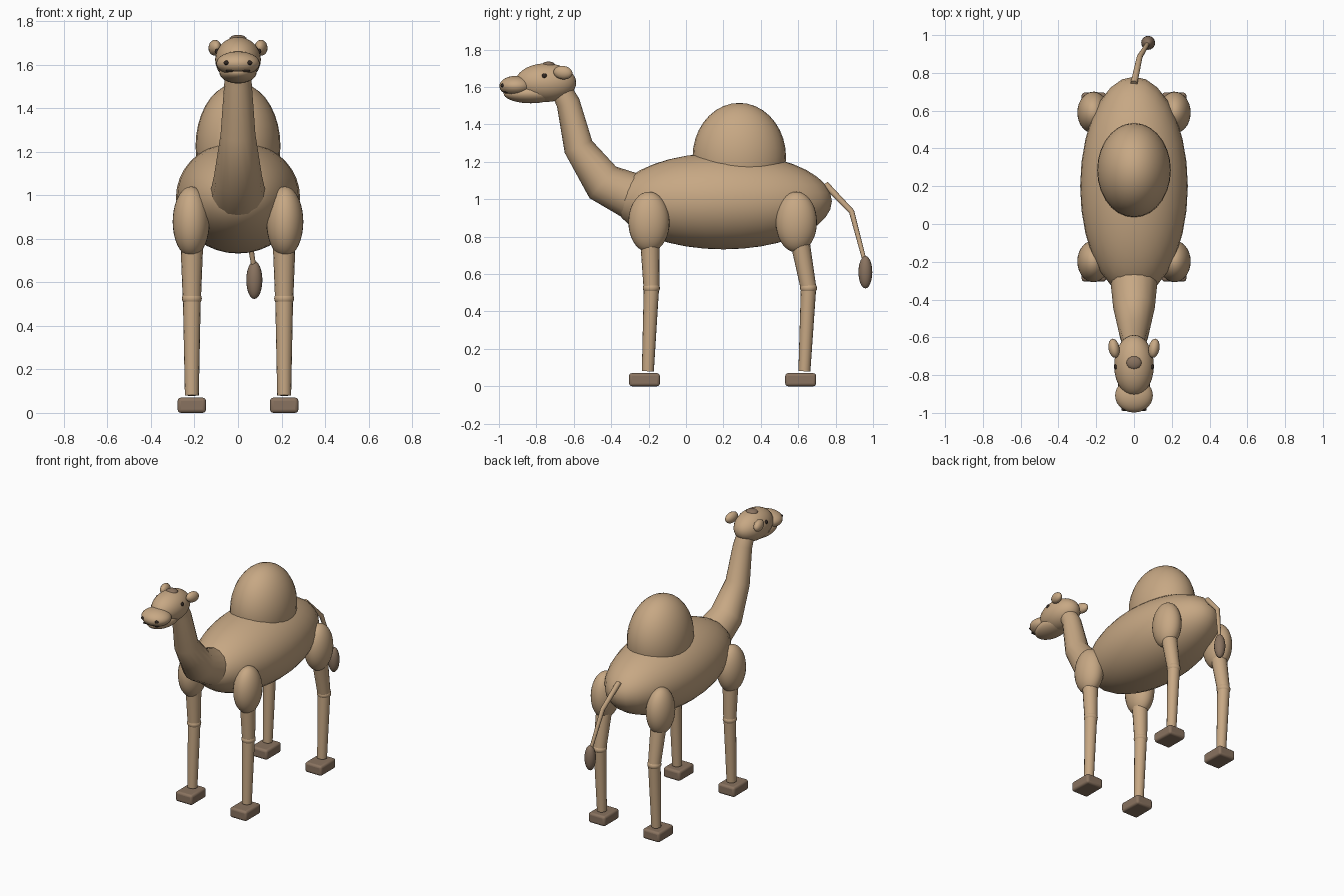
import bpy
import math

cube = bpy.data.objects.get("Cube")
if cube:
    bpy.data.objects.remove(cube, do_unlink=True)


def make_material(name, rgb):
    mat = bpy.data.materials.new(name)
    mat.use_nodes = True
    color = (*rgb, 1)
    mat.diffuse_color = color
    bsdf = mat.node_tree.nodes["Principled BSDF"]
    bsdf.inputs["Base Color"].default_value = color
    bsdf.inputs["Roughness"].default_value = 0.8
    return mat


TAN = make_material("tan coat", (0.57, 0.39, 0.23))
BROWN = make_material("dark brown hair", (0.25, 0.17, 0.115))
BLACK = make_material("near black", (0.03, 0.02, 0.015))


def finish(obj, name, mat):
    obj.name = name
    obj.data.name = name
    obj.data.materials.clear()
    obj.data.materials.append(mat)
    bpy.ops.object.select_all(action="DESELECT")
    obj.select_set(True)
    bpy.context.view_layer.objects.active = obj
    bpy.ops.object.shade_smooth_by_angle(angle=math.radians(40))
    return obj


def ellipsoid(name, center, radii, mat=TAN, segments=28, rings=18, rot=(0, 0, 0)):
    bpy.ops.mesh.primitive_uv_sphere_add(segments=segments, ring_count=rings,
                                         radius=1, location=center, rotation=rot)
    obj = bpy.context.object
    obj.scale = radii
    return finish(obj, name, mat)


def tube(name, points, radii, mat=TAN):
    """Tapered round tube through the points."""
    curve = bpy.data.curves.new(name, "CURVE")
    curve.dimensions = "3D"
    curve.bevel_depth = 1
    curve.bevel_resolution = 6
    curve.use_fill_caps = True
    spline = curve.splines.new("POLY")
    spline.points.add(len(points) - 1)
    for point, co, r in zip(spline.points, points, radii):
        point.co = (*co, 1)
        point.radius = r
    obj = bpy.data.objects.new(name, curve)
    bpy.context.collection.objects.link(obj)
    bpy.ops.object.select_all(action="DESELECT")
    obj.select_set(True)
    bpy.context.view_layer.objects.active = obj
    bpy.ops.object.convert(target="MESH")
    return finish(bpy.context.object, name, mat)


def block(name, center, size, mat, bevel=0):
    bpy.ops.mesh.primitive_cube_add(size=1, location=center)
    obj = bpy.context.object
    obj.scale = size
    bpy.ops.object.transform_apply(location=False, rotation=False, scale=True)
    if bevel:
        mod = obj.modifiers.new("rounded edges", "BEVEL")
        mod.width = bevel
        mod.segments = 3
    return finish(obj, name, mat)


# Trunk and hump
ellipsoid("body", (0, 0.2, 0.99), (0.285, 0.58, 0.258))
ellipsoid("hump", (0, 0.285, 1.225), (0.195, 0.25, 0.29))

# Neck
tube("neck",
     [(0, -0.25, 1.0), (0, -0.445, 1.09), (0, -0.575, 1.28), (0, -0.63, 1.515), (0, -0.68, 1.61)],
     [0.13, 0.11, 0.08, 0.063, 0.055])

# Head
ellipsoid("head", (0, -0.75, 1.623), (0.105, 0.163, 0.103))
ellipsoid("muzzle", (0, -0.908, 1.605), (0.1, 0.09, 0.055))
ellipsoid("jaw", (0, -0.83, 1.565), (0.086, 0.145, 0.052))
ellipsoid("forelock", (0, -0.735, 1.717), (0.04, 0.036, 0.019), BROWN, 16, 10)
block("mouth_line", (0, -0.962, 1.572), (0.11, 0.03, 0.006), BLACK)

for side, sx in (("left", 1), ("right", -1)):
    # Face details
    ellipsoid(side + "_ear", (sx * 0.106, -0.658, 1.677), (0.029, 0.052, 0.036),
              TAN, 16, 10, (math.radians(-8), 0, sx * math.radians(-10)))
    ellipsoid(side + "_eye", (sx * 0.096, -0.757, 1.66), (0.011, 0.013, 0.013), BLACK, 12, 8)
    ellipsoid(side + "_nostril", (sx * 0.053, -0.981, 1.608), (0.014, 0.01, 0.01), BLACK, 12, 8)

    # Legs: thigh centre, hip, knee, ankle and hoof positions along y
    x = sx * 0.212
    for end, thigh_y, hip_y, knee_y, ankle_y, hoof_y in (
            ("front", -0.198, -0.195, -0.185, -0.204, -0.222),
            ("hind", 0.59, 0.595, 0.655, 0.633, 0.613)):
        prefix = f"{side}_{end}_"
        ellipsoid(prefix + "thigh", (sx * 0.215, thigh_y, 0.878), (0.085, 0.11, 0.162))
        tube(prefix + "upper_leg", [(x, hip_y, 0.85), (x, knee_y, 0.525)], [0.055, 0.042])
        ellipsoid(prefix + "knee", (x, knee_y, 0.525), (0.046, 0.046, 0.035), TAN, 16, 10)
        tube(prefix + "lower_leg", [(x, knee_y, 0.525), (x, ankle_y, 0.08)], [0.041, 0.032])
        block(prefix + "hoof", (x, hoof_y, 0.035), (0.13, 0.165, 0.07), BROWN, 0.015)

# Tail
tube("tail", [(0, 0.745, 1.08), (0.03, 0.885, 0.935), (0.073, 0.955, 0.67)], [0.018, 0.015, 0.011])
ellipsoid("tail_tuft", (0.075, 0.959, 0.61), (0.037, 0.037, 0.087), BROWN, 16, 12)
